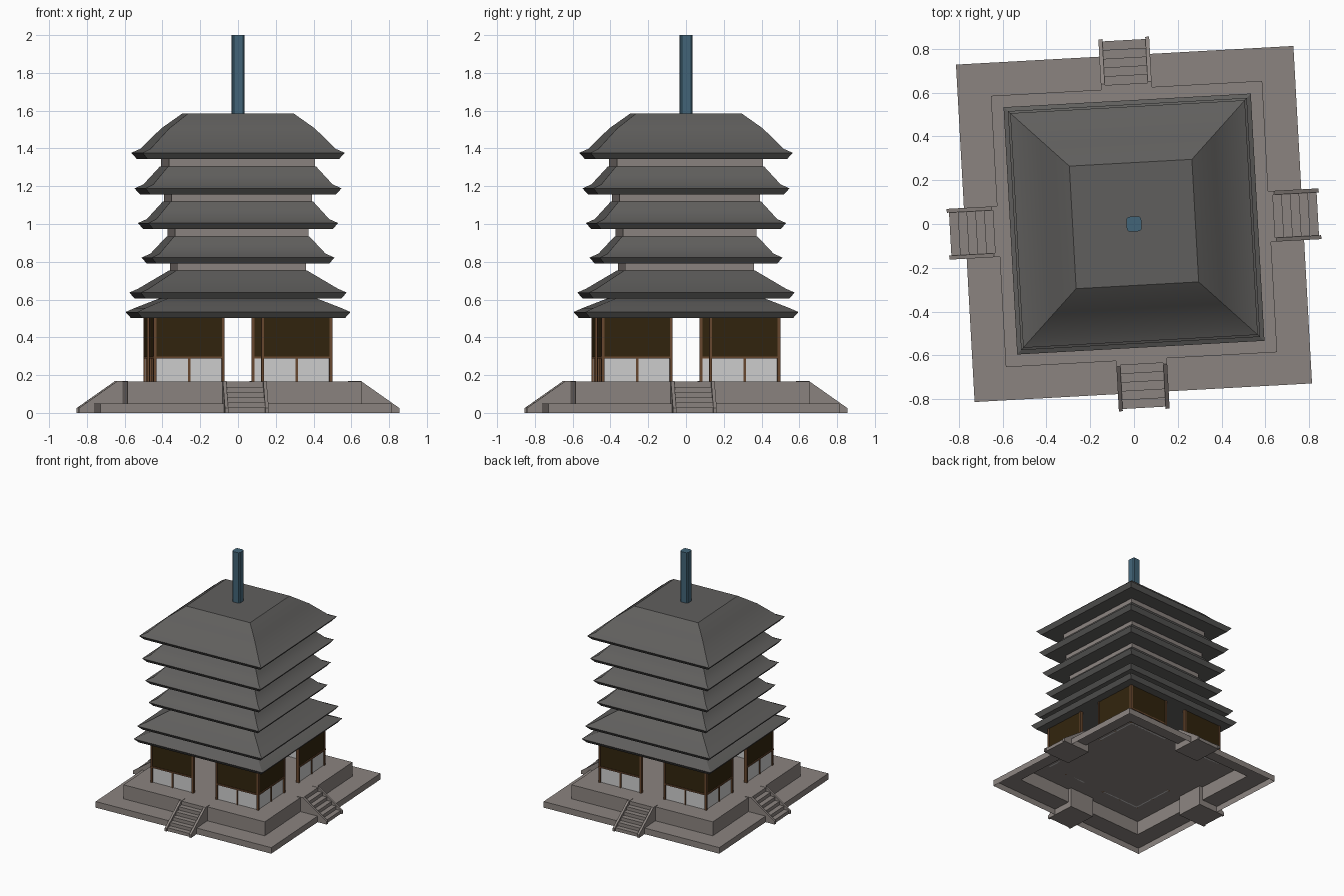
import bpy
import bmesh
import math
from mathutils import Matrix

cube = bpy.data.objects.get("Cube")
if cube:
    bpy.data.objects.remove(cube, do_unlink=True)

TURN = math.radians(3.16)   # the whole building is turned slightly about z


def material(name, colour):
    mat = bpy.data.materials.new(name)
    mat.use_nodes = True
    rgba = (*colour, 1)
    mat.diffuse_color = rgba
    mat.node_tree.nodes["Principled BSDF"].inputs["Base Color"].default_value = rgba
    return mat


stone = material("warm grey stone", (0.26, 0.23, 0.215))
tile = material("dark grey tile", (0.117, 0.114, 0.11))
plaster = material("white plaster", (0.62, 0.62, 0.62))
dark_wood = material("dark wood", (0.032, 0.018, 0.004))
brown_wood = material("brown wood", (0.14, 0.065, 0.028))
teal = material("teal metal", (0.055, 0.13, 0.19))


def finish(name, bm, mat, smooth=False):
    mesh = bpy.data.meshes.new(name)
    bm.to_mesh(mesh)
    bm.free()
    mesh.materials.append(mat)
    obj = bpy.data.objects.new(name, mesh)
    obj.rotation_euler.z = TURN
    bpy.context.collection.objects.link(obj)
    if smooth:
        bpy.ops.object.select_all(action='DESELECT')
        obj.select_set(True)
        bpy.context.view_layer.objects.active = obj
        bpy.ops.object.shade_smooth_by_angle(angle=math.radians(30))
    return obj


def box(bm, x, y, z):
    """Add a box from (min, max) pairs."""
    size = Matrix.Diagonal((x[1] - x[0], y[1] - y[0], z[1] - z[0], 1))
    middle = Matrix.Translation((sum(x) / 2, sum(y) / 2, sum(z) / 2))
    return bmesh.ops.create_cube(bm, size=1, matrix=middle @ size)["verts"]


def square_loft(bm, profile, cap=False):
    """Join square rings given as (half width, height)."""
    rings = []
    for r, z in profile:
        rings.append([bm.verts.new((sx * r, sy * r, z))
                      for sx, sy in ((-1, -1), (1, -1), (1, 1), (-1, 1))])
    for low, high in zip(rings, rings[1:]):
        for i in range(4):
            j = (i + 1) % 4
            bm.faces.new((low[i], low[j], high[j], high[i]))
    if cap:
        bm.faces.new(rings[-1])


def prism(bm, outline, x0, x1):
    """Extrude a (y, z) outline along x."""
    face = bm.faces.new([bm.verts.new((x0, y, z)) for y, z in outline])
    new = bmesh.ops.extrude_face_region(bm, geom=[face])["geom"]
    verts = [v for v in new if isinstance(v, bmesh.types.BMVert)]
    bmesh.ops.translate(bm, verts=verts, vec=(x1 - x0, 0, 0))
    bmesh.ops.recalc_face_normals(bm, faces=bm.faces)


def four_sides(bm):
    """Repeat the front geometry on the other three sides."""
    source = bm.verts[:] + bm.edges[:] + bm.faces[:]
    for k in range(1, 4):
        copy = bmesh.ops.duplicate(bm, geom=source)["geom"]
        verts = [v for v in copy if isinstance(v, bmesh.types.BMVert)]
        bmesh.ops.rotate(bm, verts=verts, matrix=Matrix.Rotation(k * math.pi / 2, 3, 'Z'))


# Stepped stone platform, hollow underneath
FLOOR = 0.165
bm = bmesh.new()
square_loft(bm, [(0.771, 0), (0.771, 0.05), (0.62, 0.05), (0.62, FLOOR)], cap=True)
finish("platform", bm, stone)

# Stairs with sloping side walls
STEPS = 5
RISE = FLOOR / (STEPS + 1)
bm = bmesh.new()
outline = [(-0.59, 0), (-0.59, FLOOR + 0.002), (-0.64, FLOOR + 0.002)]
for i in range(STEPS):
    z = FLOOR - RISE * (i + 1)
    outline += [(-0.64 - 0.04 * i, z), (-0.68 - 0.04 * i, z)]
outline.append((-0.84, 0))
prism(bm, outline, -0.1, 0.1)
four_sides(bm)
finish("stairs", bm, stone)

bm = bmesh.new()
rail = [(-0.59, 0), (-0.59, FLOOR + 0.004), (-0.645, FLOOR + 0.004), (-0.85, 0.025), (-0.85, 0)]
for side in (-1, 1):
    prism(bm, rail, side * 0.098, side * 0.116)
four_sides(bm)
finish("stair_side_walls", bm, stone)

# Ground storey with an open doorway on every side
HALF, DOOR, RAIL, EAVE = 0.47, 0.1, 0.293, 0.505
upper, lower, frame = bmesh.new(), bmesh.new(), bmesh.new()
for side in (-1, 1):
    def span(a, b):
        return sorted((side * a, side * b))
    box(upper, span(DOOR, HALF), (-HALF, -HALF + 0.015), (RAIL, EAVE))
    box(lower, span(DOOR, HALF - 0.004), (0.004 - HALF, -HALF + 0.015), (FLOOR, RAIL))
    box(frame, span(DOOR, HALF + 0.006), (-HALF - 0.006, -HALF + 0.018), (RAIL - 0.006, RAIL + 0.006))
    box(frame, span(DOOR - 0.003, DOOR + 0.012), (-HALF - 0.006, -HALF + 0.02), (FLOOR, EAVE))
    middle = (DOOR + HALF) / 2
    box(frame, span(middle - 0.006, middle + 0.006), (-HALF - 0.003, -HALF + 0.015), (FLOOR, RAIL))
box(frame, (HALF - 0.012, HALF + 0.005), (-HALF - 0.005, -HALF + 0.012), (FLOOR, EAVE))
for name, bm, mat in (("upper_wall_panels", upper, dark_wood),
                      ("lower_wall_panels", lower, plaster),
                      ("wall_frame", frame, brown_wood)):
    four_sides(bm)
    finish(name, bm, mat)

# Roof tiers: eave half width, eave height, top half width, top height, bulge
tiers = [
    (0.565, 0.502, 0.385, 0.61, 0),
    (0.546, 0.605, 0.345, 0.755, 0),
    (0.485, 0.79, 0.358, 0.935, 0),
    (0.503, 0.973, 0.377, 1.12, 0),
    (0.52, 1.157, 0.392, 1.305, 0),
    (0.536, 1.345, 0.28, 1.585, 0.015),
]
inner = 0
for n, (r, z, top_r, top_z, bulge) in enumerate(tiers, 1):
    bm = bmesh.new()
    neck = (r - 0.045, z + 0.053)
    mid = ((neck[0] + top_r) / 2, (neck[1] + top_z) / 2 + bulge)
    square_loft(bm, [(inner, z), (r - 0.027, z), (r, z + 0.032), neck, mid, (top_r, top_z)], cap=True)
    bmesh.ops.remove_doubles(bm, verts=bm.verts, dist=0.0001)
    finish(f"roof_{n}", bm, tile, smooth=True)
    # Short storey wall up to the next eave
    if n < len(tiers):
        inner = top_r - 0.004
        bm = bmesh.new()
        square_loft(bm, [(inner, top_z - 0.02), (inner, tiers[n][1])])
        finish(f"storey_wall_{n}", bm, stone)

# Spire with chamfered corners
bm = bmesh.new()
box(bm, (-0.034, 0.034), (-0.034, 0.034), (1.58, 2))
uprights = [e for e in bm.edges if abs(e.verts[0].co.z - e.verts[1].co.z) > 0.1]
bmesh.ops.bevel(bm, geom=uprights, offset=0.01, segments=1, affect='EDGES')
finish("spire", bm, teal)
